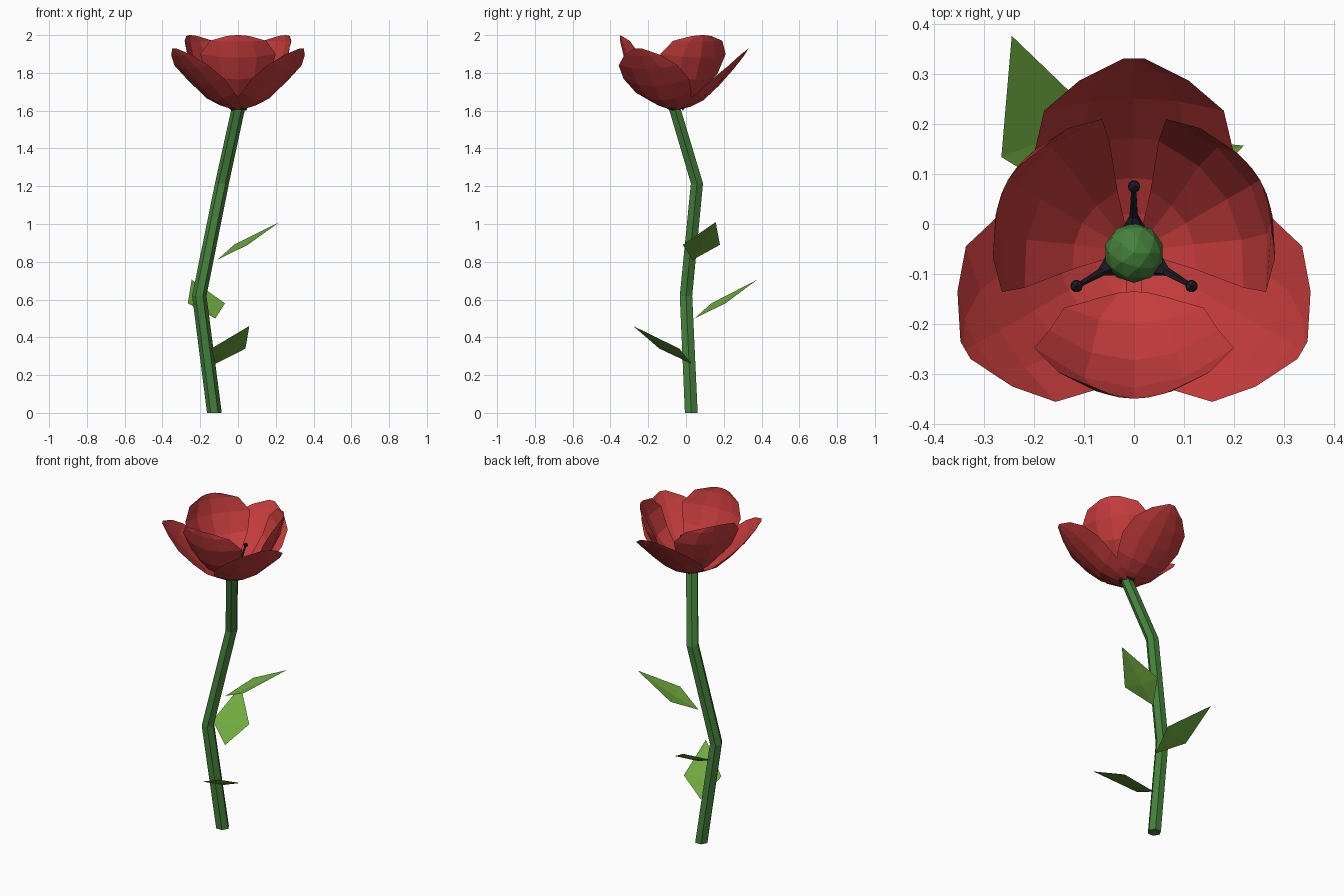
import bpy, bmesh, math
from mathutils import Vector

if "Cube" in bpy.data.objects:
    bpy.data.objects.remove(bpy.data.objects["Cube"])


def material(name, rgb):
    m = bpy.data.materials.new(name)
    m.diffuse_color = (*rgb, 1)
    m.use_nodes = True
    m.node_tree.nodes["Principled BSDF"].inputs["Base Color"].default_value = m.diffuse_color
    return m


RED = material("petal red", (0.56, 0.045, 0.045))
LEAF = material("leaf green", (0.16, 0.40, 0.05))
STEM = material("stem green", (0.06, 0.22, 0.045))
DARK = material("stamen black", (0.012, 0.012, 0.02))

CX, CY = 0.0, -0.058  # flower axis


def finish(bm, name, mat):
    me = bpy.data.meshes.new(name)
    bm.to_mesh(me)
    bm.free()
    me.materials.append(mat)
    ob = bpy.data.objects.new(name, me)
    bpy.context.collection.objects.link(ob)
    return ob


def tube(bm, path, radii, sides, level=False):
    """Faceted tube through the path points with a closed end on each side."""
    pts = [Vector(p) for p in path]
    rings = []
    for i, p in enumerate(pts):
        d = pts[min(i + 1, len(pts) - 1)] - pts[max(i - 1, 0)]
        if level:
            d = Vector((0, 0, 1))
        q = d.to_track_quat('Z', 'Y')
        rings.append([bm.verts.new(p + q @ Vector((radii[i] * math.cos(a), radii[i] * math.sin(a), 0)))
                      for a in (2 * math.pi * k / sides for k in range(sides))])
    for a, b in zip(rings, rings[1:]):
        for k in range(sides):
            n = (k + 1) % sides
            bm.faces.new((a[k], a[n], b[n], b[k]))
    bm.faces.new(rings[0][::-1])
    bm.faces.new(rings[-1])


def petal(name, angle, rows):
    """Cupped petal; each row is radius, height, half width, edge pull-in, edge lift."""
    a = math.radians(angle)
    bm = bmesh.new()
    grid = []
    for r, z, w, pull, lift in rows:
        line = []
        for u in (-1, -0.5, 0, 0.5, 1):
            rr, l = r - pull * u * u, w * u
            line.append(bm.verts.new((CX + rr * math.cos(a) - l * math.sin(a),
                                      CY + rr * math.sin(a) + l * math.cos(a),
                                      z + lift * u * u)))
        grid.append(line)
    for p, q in zip(grid, grid[1:]):
        for j in range(4):
            bm.faces.new((p[j], q[j], q[j + 1], p[j + 1]))
    finish(bm, name, RED)


def leaf(name, base, tip):
    """Diamond leaf with a slight fold along the middle."""
    base, tip = Vector(base), Vector(tip)
    d = tip - base
    d.z = 0
    side = Vector((-d.y, d.x, 0)).normalized() * 0.105
    mid = base.lerp(tip, 0.38)
    mid.z = base.z + 0.08
    bm = bmesh.new()
    b, t, c = (bm.verts.new(p) for p in (base, tip, mid - Vector((0, 0, 0.012))))
    l, r = bm.verts.new(mid + side), bm.verts.new(mid - side)
    for f in ((b, c, l), (c, t, l), (b, r, c), (r, t, c)):
        bm.faces.new(f)
    finish(bm, name, LEAF)


# bent hexagonal stem
bm = bmesh.new()
tube(bm, [(-0.125, 0.028, 0), (-0.205, 0.0, 0.62), (-0.085, 0.058, 1.215), (0, CY, 1.605)],
     [0.039, 0.038, 0.037, 0.036], 6, level=True)
finish(bm, "stem", STEM)

# three leaves
leaf("lower_leaf", (-0.12, 0.03, 0.26), (0.06, -0.28, 0.46))
leaf("middle_leaf", (-0.12, 0.045, 0.50), (-0.245, 0.377, 0.705))
leaf("upper_leaf", (-0.11, 0.035, 0.81), (0.22, 0.157, 1.01))

# two rings of three petals
OUTER = [(0.0, 1.60, 0.03, 0, 0.01), (0.08, 1.62, 0.12, 0.03, 0.03),
         (0.15, 1.655, 0.17, 0.03, 0.04),
         (0.23, 1.73, 0.20, 0.03, 0.04), (0.31, 1.82, 0.18, 0.025, 0.02),
         (0.365, 1.89, 0.11, 0.02, 0.005), (0.39, 1.93, 0.02, 0, 0)]
INNER = [(0.02, 1.605, 0.015, 0, 0), (0.12, 1.66, 0.09, 0.03, 0.03),
         (0.215, 1.765, 0.17, 0.06, 0.03), (0.27, 1.88, 0.20, 0.08, 0.02),
         (0.29, 1.965, 0.15, 0.05, 0.005), (0.292, 2.0, 0.06, 0.01, -0.005)]
for n, ang in enumerate((90, 210, 330)):
    petal(f"outer_petal_{n + 1}", ang, OUTER)
for n, ang in enumerate((30, 150)):
    petal(f"inner_petal_{n + 1}", ang, INNER)
# the front petal starts wider and clear of the centre
petal("inner_petal_3", 270, [(0.077, 1.645, 0.06, -0.01, 0.02), (0.14, 1.68, 0.14, 0.03, 0.03)] + INNER[2:])

# round seed head
bm = bmesh.new()
bmesh.ops.create_icosphere(bm, subdivisions=2, radius=0.06)
bmesh.ops.translate(bm, verts=bm.verts, vec=(CX, CY, 1.665))
finish(bm, "seed_head", STEM)

# three stamens with round tips
for n, ang in enumerate((90, 210, 330)):
    a = math.radians(ang)
    path = [(CX + r * math.cos(a), CY + r * math.sin(a), z)
            for r, z in ((0.02, 1.63), (0.075, 1.67), (0.133, 1.755))]
    bm = bmesh.new()
    tube(bm, path, [0.04, 0.009, 0.005], 5)
    tip = bmesh.ops.create_icosphere(bm, subdivisions=1, radius=0.014)["verts"]
    bmesh.ops.translate(bm, verts=tip, vec=path[-1])
    finish(bm, f"stamen_{n + 1}", DARK)
